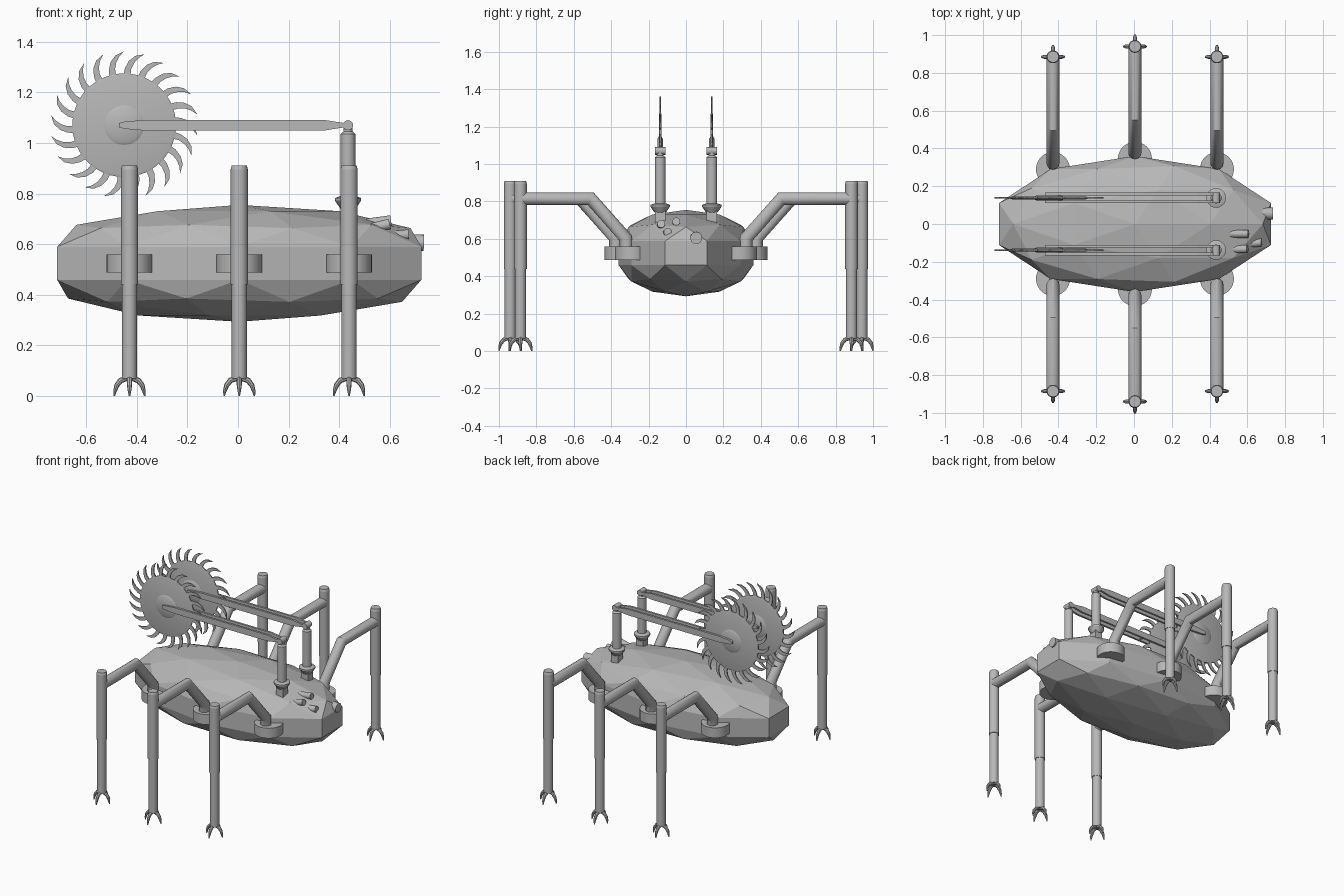
import bpy, bmesh, math
from mathutils import Vector

if "Cube" in bpy.data.objects:
    bpy.data.objects.remove(bpy.data.objects["Cube"])

grey = bpy.data.materials.new("metal grey")
grey.diffuse_color = (0.48, 0.48, 0.48, 1)
grey.use_nodes = True
grey.node_tree.nodes["Principled BSDF"].inputs["Base Color"].default_value = grey.diffuse_color
CX = 0.005


def finish(name, bm, smooth=True):
    """Turn a bmesh into an object, smooth except at sharp edges."""
    bmesh.ops.recalc_face_normals(bm, faces=bm.faces)
    if smooth:
        for f in bm.faces:
            f.smooth = True
        for e in bm.edges:
            e.smooth = e.calc_face_angle(0) < math.radians(35)
    me = bpy.data.meshes.new(name)
    bm.to_mesh(me)
    bm.free()
    me.materials.append(grey)
    ob = bpy.data.objects.new(name, me)
    bpy.context.collection.objects.link(ob)
    return ob


def tube(bm, path, radii, n, seg=20):
    """Sweep a circle along a path lying in the plane with normal n, mitred corners."""
    pts = [Vector(p) for p in path]
    n = Vector(n).normalized()
    rings = []
    for i, p in enumerate(pts):
        a = p - pts[i - 1] if i else pts[1] - p
        b = pts[i + 1] - p if i < len(pts) - 1 else a
        a = a.normalized() if a.length > 1e-6 else b.normalized()
        b = b.normalized() if b.length > 1e-6 else a
        t = (a + b).normalized()
        s = t.cross(n) / max(t.dot(a), 0.5)
        rings.append([bm.verts.new(p + radii[i] * (math.cos(k * math.tau / seg) * n
                                                   + math.sin(k * math.tau / seg) * s))
                      for k in range(seg)])
    for r, q in zip(rings, rings[1:]):
        for k in range(seg):
            bm.faces.new((r[k], r[(k + 1) % seg], q[(k + 1) % seg], q[k]))
    bm.faces.new(rings[0])
    bm.faces.new(rings[-1])


def column(bm, x, y, profile, seg=20):
    """Upright turned part from (radius, z) steps; repeated z makes a ledge."""
    for (r0, z0), (r1, z1) in zip(profile, profile[1:]):
        tube(bm, [(x, y, z0), (x, y, z1)], [r0, r1], (1, 0, 0), seg)


def plate(bm, outline, y, t):
    """Flat plate from an x,z outline, thickness t centred on y."""
    a = [bm.verts.new((x, y - t / 2, z)) for x, z in outline]
    b = [bm.verts.new((x, y + t / 2, z)) for x, z in outline]
    bm.faces.new(a)
    bm.faces.new(b[::-1])
    for i in range(len(a)):
        j = (i + 1) % len(a)
        bm.faces.new((a[i], a[j], b[j], b[i]))


# faceted body: ball split at its equator with a straight band between the halves
bm = bmesh.new()
bmesh.ops.create_icosphere(bm, subdivisions=2, radius=1)
ring = [e for e in bm.edges if all(abs(v.co.z) < 0.01 for v in e.verts)]
bmesh.ops.split_edges(bm, edges=ring)
upper = {v for f in bm.faces if f.calc_center_median().z > 0 for v in f.verts}
for v in bm.verts:
    lift = 0.065 if v in upper else -0.065
    v.co = (v.co.x * 0.757 + CX, v.co.y * 0.36, v.co.z * 0.166 + 0.524 + lift)
bmesh.ops.bridge_loops(bm, edges=[e for e in bm.edges if e.is_boundary])
finish("body", bm, smooth=False)

# six legs
for side, s in (("front", -1), ("back", 1)):
    for i, x in enumerate((CX - 0.434, CX, CX + 0.434)):
        d = 0.0 if i == 1 else -0.055
        tag = f"{side}_leg_{i + 1}"
        Y = lambda y: s * (y + d)

        bm = bmesh.new()
        column(bm, x, Y(0.345), [(0.09, 0.488), (0.09, 0.558)], 32)
        finish(tag + "_hip", bm)

        bm = bmesh.new()
        tube(bm, [(x, Y(0.375), 0.53), (x, Y(0.378), 0.605), (x, Y(0.565), 0.815),
                  (x, Y(0.935), 0.815)], [0.034] * 4, (1, 0, 0))
        finish(tag + "_upper", bm)

        bm = bmesh.new()
        column(bm, x, Y(0.94), [(0.030, 0.068), (0.030, 0.44), (0.034, 0.44),
                                (0.034, 0.895), (0.03, 0.91)])
        finish(tag + "_shin", bm)

        # four-pronged foot
        bm = bmesh.new()
        for k in range(4):
            c, q = round(math.cos(k * math.pi / 2)), round(math.sin(k * math.pi / 2))
            path = [(x + c * r, Y(0.94) + q * r, z) for r, z in
                    ((0.01, 0.07), (0.035, 0.061), (0.05, 0.042), (0.057, 0.02), (0.06, 0))]
            tube(bm, path, [0.011, 0.011, 0.01, 0.007, 0.003], (-q, c, 0), 8)
        finish(tag + "_claws", bm)

# two saw arms
PX, SX, SZ = 0.435, -0.45, 1.07
for side, y in (("front", -0.138), ("back", 0.138)):
    # square foot, flared collar and post
    bm = bmesh.new()
    bmesh.ops.create_cube(bm, size=1)
    for v in bm.verts:
        v.co = (PX + v.co.x * 0.055, y + v.co.y * 0.055, 0.715 + v.co.z * 0.08)
    column(bm, PX, y, [(0.03, 0.74), (0.052, 0.772), (0.052, 0.782), (0.03, 0.79)])
    column(bm, PX, y, [(0.029, 0.78), (0.029, 1.035), (0.018, 1.045), (0.018, 1.07)])
    finish(side + "_arm_post", bm)

    bm = bmesh.new()
    tube(bm, [(PX, y - 0.028, SZ), (PX, y + 0.028, SZ)], [0.02, 0.02], (1, 0, 0))
    finish(side + "_arm_hinge", bm)

    # paired tapered bars either side of the blade
    half = [(-0.47, 0.008), (-0.45, 0.014), (-0.37, 0.021), (0.34, 0.021), (0.41, 0.01),
            (0.44, 0.008)]
    outline = [(x, SZ + h) for x, h in half] + [(x, SZ - h) for x, h in half[::-1]]
    bm = bmesh.new()
    for o in (-0.021, 0.021):
        plate(bm, outline, y + o, 0.014)
    finish(side + "_arm_bars", bm, smooth=False)

    # saw disc, slightly thicker towards the middle, with raised hub
    bm = bmesh.new()
    axis = [(0.195, -0.007), (0.205, -0.004), (0.205, 0.004), (0.195, 0.007)]
    tube(bm, [(SX, y + o, SZ) for r, o in axis], [r for r, o in axis], (1, 0, 0), 48)
    hub = [(0.065, -0.014), (0.08, -0.006), (0.08, 0.006), (0.065, 0.014)]
    tube(bm, [(SX, y + o, SZ) for r, o in hub], [r for r, o in hub], (1, 0, 0), 32)
    tube(bm, [(SX, y - 0.028, SZ), (SX, y + 0.028, SZ)], [0.012] * 2, (1, 0, 0), 12)
    finish(side + "_saw_disc", bm)

    # curved hooked teeth: (radius, angle lag in degrees)
    hook = [(0.195, 9), (0.225, 7.5), (0.255, 4), (0.278, -1), (0.292, -8),
            (0.272, -4), (0.25, -1), (0.225, 1), (0.195, 1)]
    bm = bmesh.new()
    for k in range(22):
        a0 = k * math.tau / 22
        plate(bm, [(SX + r * math.cos(a0 + math.radians(a)),
                    SZ + r * math.sin(a0 + math.radians(a))) for r, a in hook], y, 0.008)
    finish(side + "_saw_teeth", bm, smooth=False)

# eye barrels at the head end: start point, end point, radius
eyes = [((0.66, 0.055, 0.607), (0.735, 0.055, 0.605), 0.032),
        ((0.51, -0.052, 0.68), (0.605, -0.052, 0.693), 0.021),
        ((0.50, -0.133, 0.655), (0.60, -0.133, 0.68), 0.021),
        ((0.59, -0.105, 0.63), (0.675, -0.098, 0.637), 0.021)]
for i, (a, b, r) in enumerate(eyes):
    bm = bmesh.new()
    tube(bm, [a, b], [r, r], (0, 1, 0))
    finish(f"eye_{i + 1}", bm)
